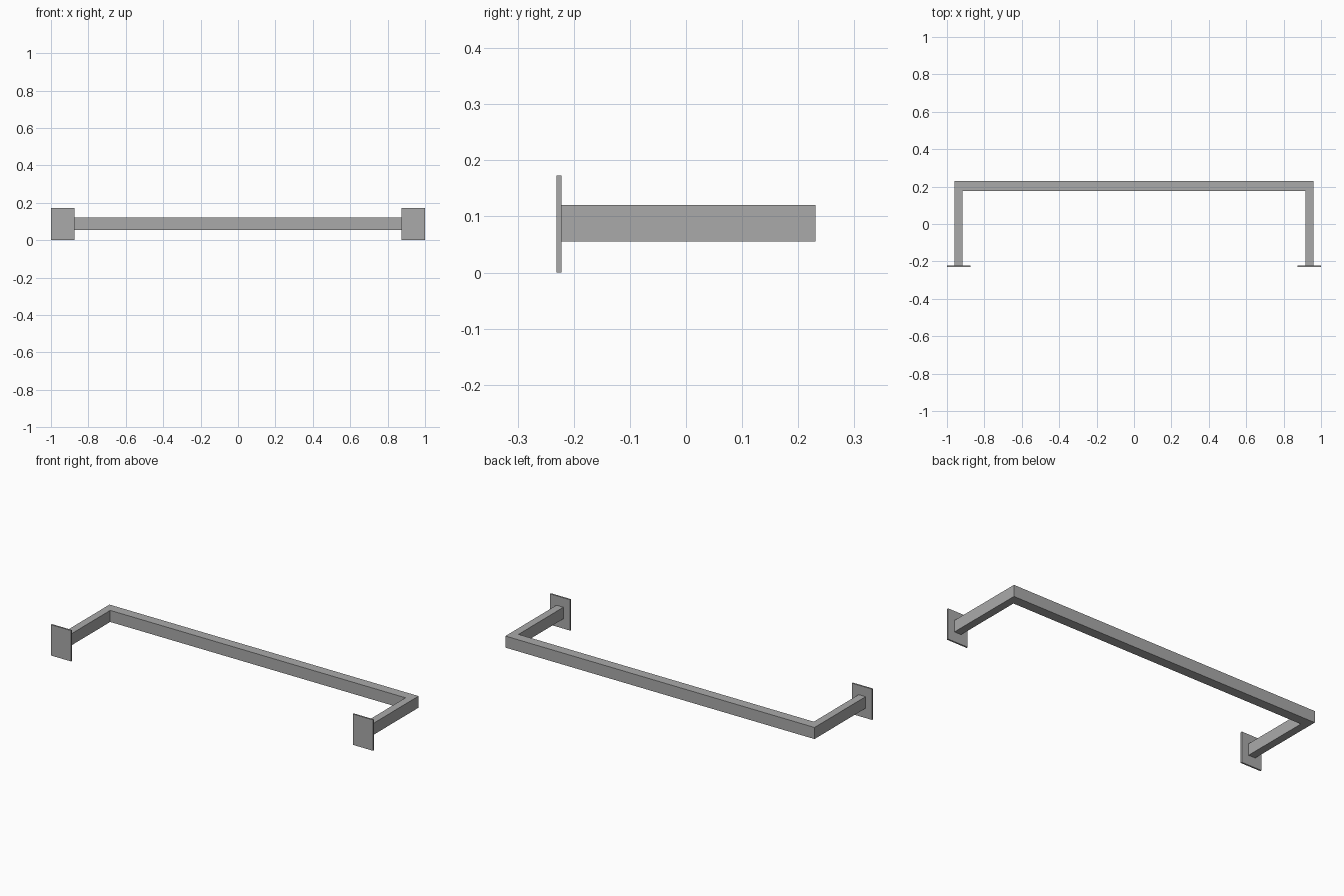
import bpy, bmesh

if "Cube" in bpy.data.objects:
    bpy.data.objects.remove(bpy.data.objects["Cube"])

# One flat grey for the whole rail
grey = bpy.data.materials.new("brushed grey metal")
grey.diffuse_color = (0.4, 0.4, 0.4, 1)
grey.use_nodes = True
grey.node_tree.nodes["Principled BSDF"].inputs["Base Color"].default_value = grey.diffuse_color


def box(name, x, y, z):
    """Box from (min, max) ranges on each axis."""
    bm = bmesh.new()
    bmesh.ops.create_cube(bm, size=1)
    for v in bm.verts:
        v.co = [r[0] + (c + 0.5) * (r[1] - r[0]) for c, r in zip(v.co, (x, y, z))]
    mesh = bpy.data.meshes.new(name)
    bm.to_mesh(mesh)
    bm.free()
    mesh.materials.append(grey)
    obj = bpy.data.objects.new(name, mesh)
    bpy.context.collection.objects.link(obj)
    return obj


BAR_Z = (0.055, 0.12)

# Long rail
box("rail", (-0.96, 0.96), (0.176, 0.231), BAR_Z)

# Arms and wall plates on both ends
for side, s in (("left", -1), ("right", 1)):
    box(side + "_arm", sorted((s * 0.917, s * 0.96)), (-0.222, 0.176), BAR_Z)
    box(side + "_wall_plate", sorted((s * 0.875, s * 1.0)), (-0.231, -0.222), (0, 0.173))
